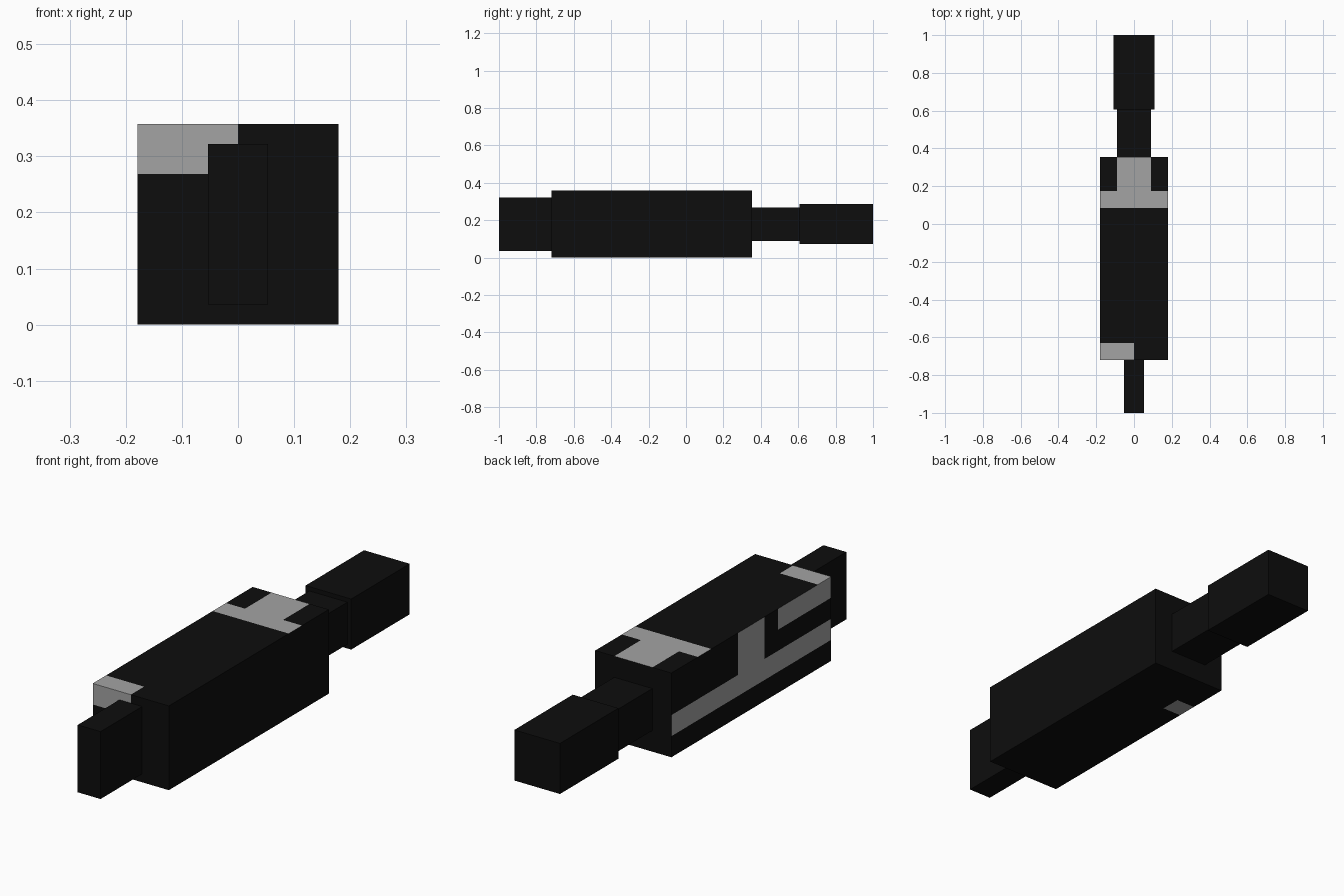
import bpy
import bmesh
from mathutils import Vector

if "Cube" in bpy.data.objects:
    bpy.data.objects.remove(bpy.data.objects["Cube"], do_unlink=True)


def make_material(name, value):
    mat = bpy.data.materials.new(name)
    mat.use_nodes = True
    color = (value, value, value, 1)
    mat.diffuse_color = color
    bsdf = mat.node_tree.nodes["Principled BSDF"]
    bsdf.inputs["Base Color"].default_value = color
    bsdf.inputs["Roughness"].default_value = 0.8
    return mat


black = make_material("black", 0.004)
gray = make_material("light gray", 0.37)

CELL = 0.0895        # one square of the painted pattern
MID = 2 * CELL       # height of the long axis
FRONT, BACK = -0.72, 0.354


def box_bmesh(half_x, half_z, y0, y1):
    """Box centred on the long axis, running from y0 to y1."""
    bm = bmesh.new()
    bmesh.ops.create_cube(bm, size=1)
    bmesh.ops.scale(bm, vec=(2 * half_x, y1 - y0, 2 * half_z), verts=bm.verts)
    bmesh.ops.translate(bm, vec=(0, (y0 + y1) / 2, MID), verts=bm.verts)
    return bm


def finish(bm, name, mats):
    mesh = bpy.data.meshes.new(name)
    bm.to_mesh(mesh)
    bm.free()
    for mat in mats:
        mesh.materials.append(mat)
    obj = bpy.data.objects.new(name, mesh)
    bpy.context.collection.objects.link(obj)
    return obj


def is_gray(face):
    """Pattern rule: column from the right, row from the top, step from the back."""
    c, n = face.calc_center_median(), face.normal
    col = int((c.x + MID) / CELL)
    row = int((2 * MID - c.z) / CELL)
    step = int((BACK - c.y) / CELL)
    if n.z > 0.5:      # top: T-shaped patch and front corner
        return step == 2 or (step < 2 and col in (1, 2)) or (step == 11 and col < 2)
    if n.z < -0.5:     # underside: one square
        return step == 2 and col == 0
    if n.y < -0.5:     # front: upper corner
        return row == 0 and col < 2
    if n.x < -0.5:     # right side: long stripe, upright and short stripe
        return row == 2 or (row < 2 and step in (5, 6)) or (row == 0 and step >= 8)
    return False


# Main body, cut into squares and painted
bm = box_bmesh(MID, MID, FRONT, BACK)
for axis, start, count in ((0, -MID, 4), (1, FRONT, 12), (2, 0, 4)):
    normal = Vector((0, 0, 0))
    normal[axis] = 1
    for i in range(1, count):
        bmesh.ops.bisect_plane(bm, geom=bm.verts[:] + bm.edges[:] + bm.faces[:],
                               plane_co=normal * (start + i * CELL), plane_no=normal)
bm.normal_update()
for face in bm.faces:
    face.material_index = int(is_gray(face))
finish(bm, "body", [black, gray])

# Plain parts: flat front blade, rear neck and end block
for name, wide, high, y0, y1 in (("front_blade", 0.6, 1.6, -1, FRONT),
                                 ("rear_neck", 1, 1, BACK, 0.607),
                                 ("rear_block", 1.2, 1.2, 0.607, 1)):
    finish(box_bmesh(wide * CELL, high * CELL, y0, y1), name, [black])
